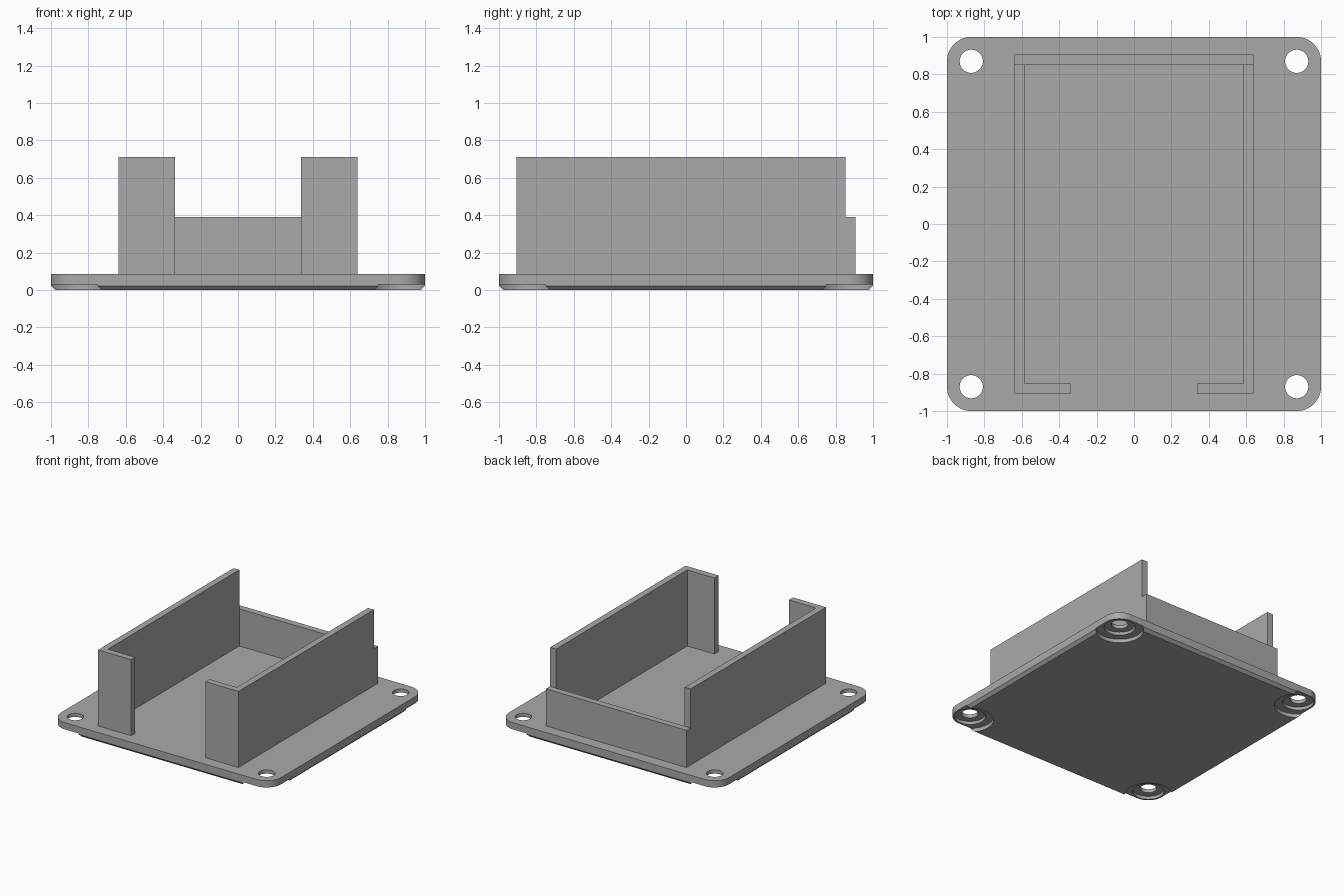
import bpy, bmesh, math

cube = bpy.data.objects.get("Cube")
if cube:
    bpy.data.objects.remove(cube, do_unlink=True)

grey = bpy.data.materials.new("plain grey")
grey.use_nodes = True
COLOUR = (0.4, 0.4, 0.4, 1)
grey.diffuse_color = COLOUR
grey.node_tree.nodes["Principled BSDF"].inputs["Base Color"].default_value = COLOUR

PLATE_TOP, WALL_TOP, BACK_TOP = 0.085, 0.71, 0.39
CORNER, CHAMFER = 0.13, 0.022
HOLE_POS = 1 - CORNER


def loft(name, loops):
    """Solid skinned through closed loops of equal length, capped at both ends."""
    bm = bmesh.new()
    rings = [[bm.verts.new(p) for p in loop] for loop in loops]
    for a, b in zip(rings, rings[1:]):
        for i in range(len(a)):
            j = (i + 1) % len(a)
            bm.faces.new((a[i], a[j], b[j], b[i]))
    bm.faces.new(rings[0])
    bm.faces.new(rings[-1])
    bmesh.ops.recalc_face_normals(bm, faces=bm.faces)
    mesh = bpy.data.meshes.new(name)
    bm.to_mesh(mesh)
    bm.free()
    mesh.materials.append(grey)
    obj = bpy.data.objects.new(name, mesh)
    bpy.context.collection.objects.link(obj)
    return obj


def extrude(name, outline, z0, z1):
    return loft(name, [[(x, y, z) for x, y in outline] for z in (z0, z1)])


def rounded_square(inset, z, steps=12):
    pts = []
    for q, (sx, sy) in enumerate(((1, 1), (-1, 1), (-1, -1), (1, -1))):
        for k in range(steps + 1):
            a = math.pi / 2 * (q + k / steps)
            r = CORNER - inset
            pts.append((sx * HOLE_POS + r * math.cos(a), sy * HOLE_POS + r * math.sin(a), z))
    return pts


def circle(cx, cy, r, z, n=48):
    return [(cx + r * math.cos(math.tau * i / n), cy + r * math.sin(math.tau * i / n), z)
            for i in range(n)]


# Base plate with a chamfered lower edge
plate = loft("base_plate", [rounded_square(CHAMFER, 0), rounded_square(0, CHAMFER),
                            rounded_square(0, PLATE_TOP)])

# Stepped screw holes, recessed from below at each corner
STEPS = ((0.177, -0.1), (0.177, 0.03), (0.116, 0.03), (0.116, 0.055), (0.062, 0.055), (0.062, 0.2))
for sx in (-1, 1):
    for sy in (-1, 1):
        cutter = loft("hole_cutter", [circle(sx * HOLE_POS, sy * HOLE_POS, r, z) for r, z in STEPS])
        cutter.hide_render = True
        mod = plate.modifiers.new("screw_hole", 'BOOLEAN')
        mod.operation, mod.solver, mod.object = 'DIFFERENCE', 'EXACT', cutter
        bpy.context.view_layer.objects.active = plate
        bpy.ops.object.modifier_apply(modifier=mod.name)
        bpy.data.objects.remove(cutter, do_unlink=True)

bpy.ops.object.select_all(action='DESELECT')
plate.select_set(True)
bpy.ops.object.shade_smooth_by_angle(angle=math.radians(25))

# Side walls, each with a short return at the front
OUT, INN, LIP, Y = 0.638, 0.585, 0.338, 0.905
T = OUT - INN
for side, s in (("left", 1), ("right", -1)):
    outline = [(OUT, -Y), (OUT, Y - T), (INN, Y - T), (INN, T - Y), (LIP, T - Y), (LIP, -Y)]
    extrude(side + "_wall", [(s * x, y) for x, y in outline], PLATE_TOP, WALL_TOP)

# Low back wall
extrude("back_wall", [(-OUT, Y - T), (OUT, Y - T), (OUT, Y), (-OUT, Y)], PLATE_TOP, BACK_TOP)
